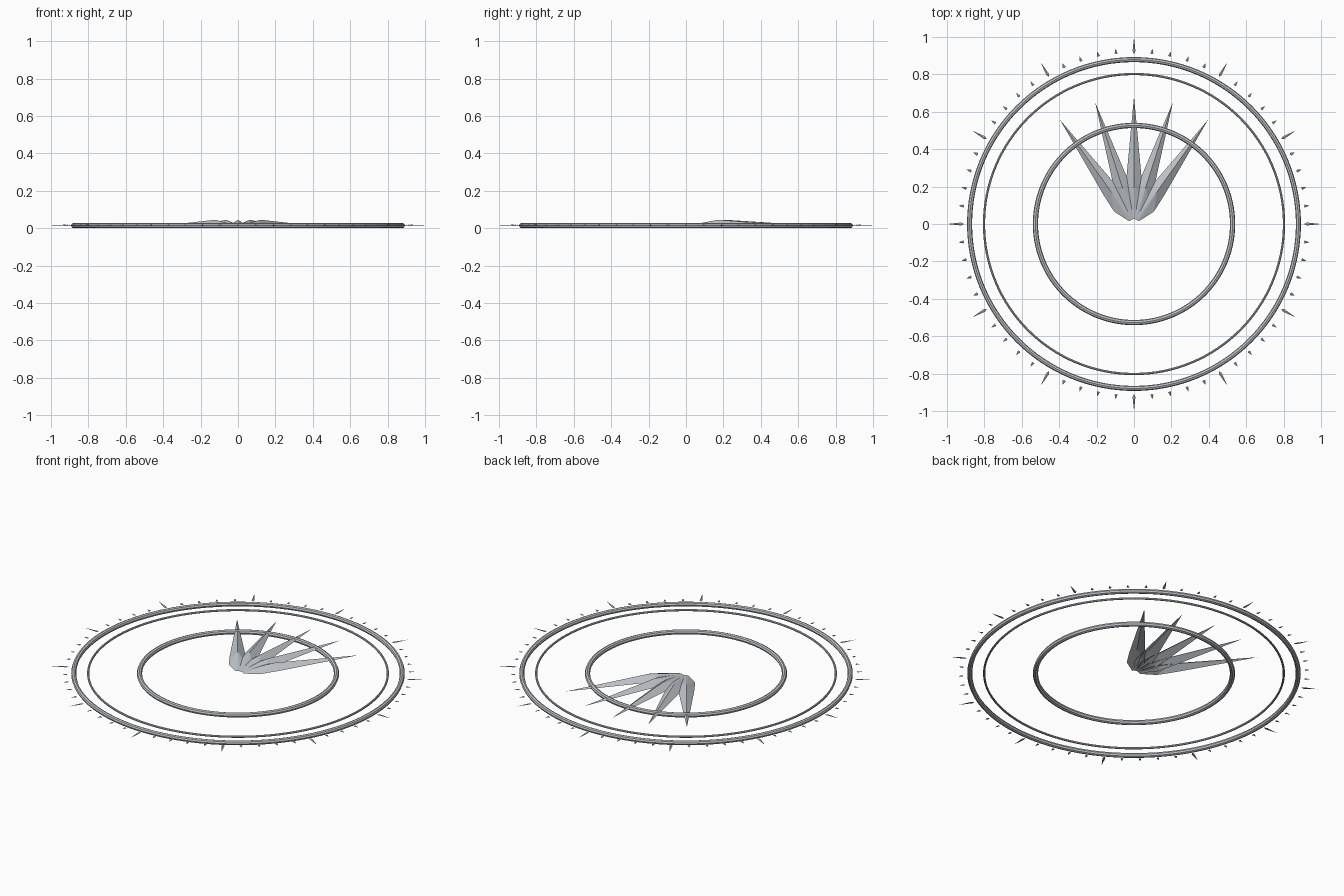
import bpy, bmesh, math
from mathutils import Matrix, Vector

if "Cube" in bpy.data.objects:
    bpy.data.objects.remove(bpy.data.objects["Cube"])

MID = 0.014  # height of the shared middle plane

steel = bpy.data.materials.new("steel grey")
steel.diffuse_color = (0.54, 0.57, 0.60, 1)
steel.use_nodes = True
steel.node_tree.nodes["Principled BSDF"].inputs["Base Color"].default_value = steel.diffuse_color


def ring(name, radius, tube):
    # faceted ring with an eight-sided section
    bpy.ops.mesh.primitive_torus_add(major_segments=128, minor_segments=8,
                                     major_radius=radius, minor_radius=tube,
                                     location=(0, 0, MID))
    ob = bpy.context.object
    ob.name = name
    ob.data.materials.append(steel)
    bpy.ops.object.shade_smooth_by_angle()


def finish(name, bm):
    mesh = bpy.data.meshes.new(name)
    bm.to_mesh(mesh)
    bm.free()
    mesh.materials.append(steel)
    bpy.context.collection.objects.link(bpy.data.objects.new(name, mesh))


def spike(bm, angle, base, belly, tip, half_width, half_height):
    # four-sided spike pointing outward along +y, then turned about z
    turn = Matrix.Rotation(angle, 3, 'Z')
    add = lambda x, y, z: bm.verts.new(turn @ Vector((x, y, MID + 0.002 + z)))
    inner, outer = add(0, base, 0), add(0, tip, 0)
    mid = [add(half_width, belly, 0), add(0, belly, half_height),
           add(-half_width, belly, 0), add(0, belly, -half_height)]
    for i in range(4):
        a, b = mid[i], mid[(i + 1) % 4]
        bm.faces.new((a, b, outer))
        bm.faces.new((b, a, inner))


def folded_blade(bm, angle):
    # open sheet folded along a raised ridge, widest before the ridge peaks
    turn = Matrix.Rotation(angle, 3, 'Z')
    add = lambda x, y, z: bm.verts.new(turn @ Vector((x, y, MID + z)))
    root, peak, tip = add(0, 0.025, 0.002), add(0, 0.21, 0.031), add(0, 0.683, 0.0005)
    for side in (-1, 1):
        foot = add(side * 0.014, 0.03, 0)
        corner = add(side * 0.048, 0.115, 0)
        flank = add(side * 0.043, 0.22, 0)
        for tri in ((root, foot, peak), (foot, corner, peak),
                    (corner, flank, peak), (flank, tip, peak)):
            bm.faces.new(tri if side > 0 else tri[::-1])


# Three concentric rings
ring("outer_ring", 0.879, 0.0135)
ring("thin_middle_ring", 0.802, 0.006)
ring("inner_ring", 0.527, 0.014)

# Sixty marks around the rim, every fifth one long
long_marks, short_marks = bmesh.new(), bmesh.new()
for i in range(60):
    a = math.tau * i / 60
    if i % 5 == 0:
        spike(long_marks, a, 0.908, 0.924, 1.0, 0.008, 0.003)
    else:
        spike(short_marks, a, 0.914, 0.918, 0.943, 0.008, 0.003)
finish("long_rim_spikes", long_marks)
finish("short_rim_spikes", short_marks)

# Fan of five folded blades
fan = bmesh.new()
for i in range(-2, 3):
    folded_blade(fan, math.radians(17.7 * i))
finish("blade_fan", fan)
